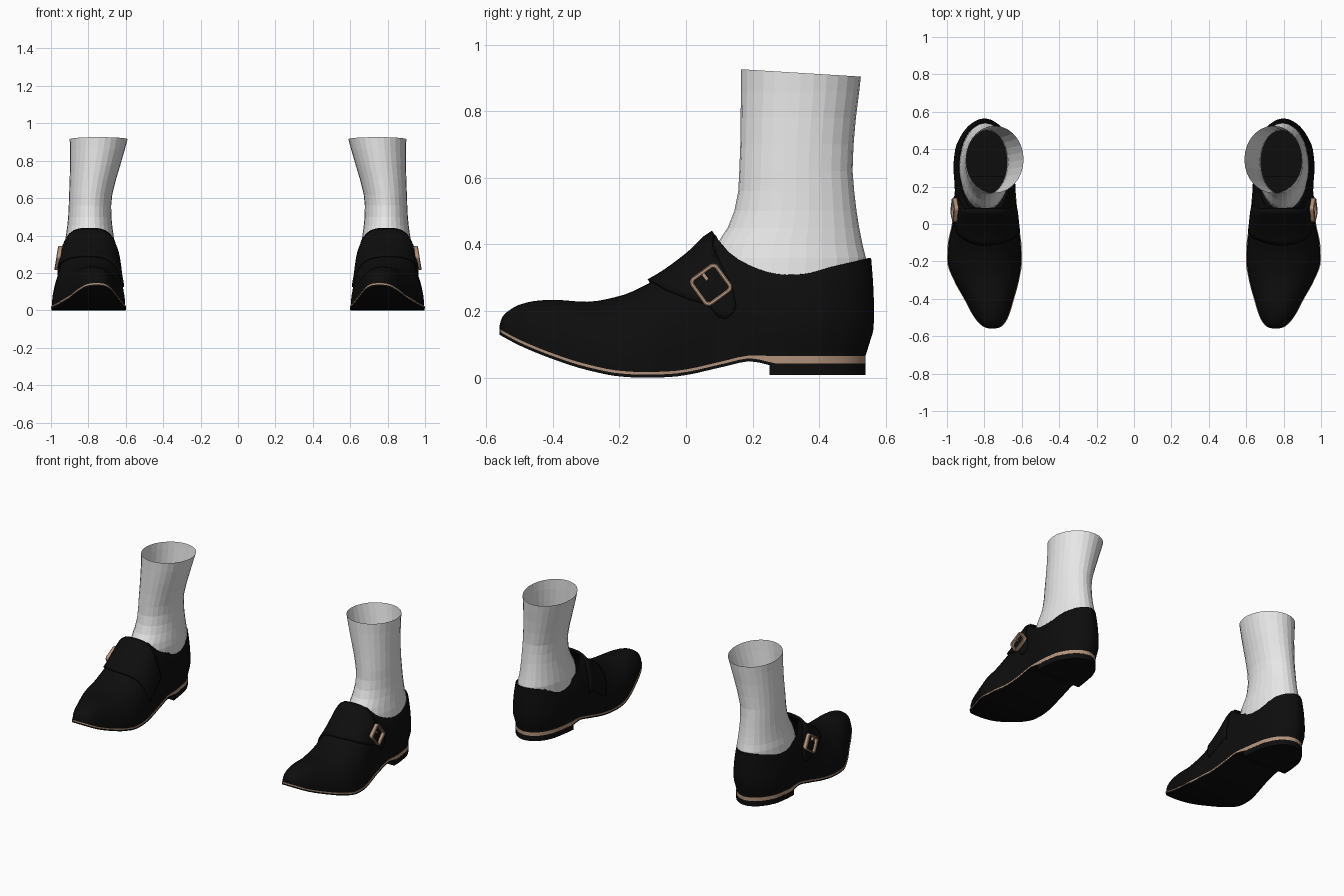
import bpy, bmesh, math
from mathutils import Vector

if "Cube" in bpy.data.objects:
    bpy.data.objects.remove(bpy.data.objects["Cube"])


def material(name, rgb):
    m = bpy.data.materials.new(name)
    m.diffuse_color = (*rgb, 1)
    m.use_nodes = True
    m.node_tree.nodes["Principled BSDF"].inputs["Base Color"].default_value = m.diffuse_color
    return m


BLACK = material("black leather", (0.004, 0.004, 0.004))
TAN = material("tan trim", (0.45, 0.29, 0.2))
WHITE = material("white knit", (0.8, 0.8, 0.8))


def curve(y, pts, k=1):
    """Smooth (Hermite) lookup of column k in a table sorted by column 0."""
    if y <= pts[0][0]:
        return pts[0][k]
    if y >= pts[-1][0]:
        return pts[-1][k]
    i = next(i for i in range(len(pts) - 1) if y <= pts[i + 1][0])

    def slope(j):
        if j in (0, len(pts) - 1):
            a, b = (0, 1) if j == 0 else (j - 1, j)
            return (pts[b][k] - pts[a][k]) / (pts[b][0] - pts[a][0])
        d0 = (pts[j][k] - pts[j-1][k]) / (pts[j][0] - pts[j-1][0])
        d1 = (pts[j+1][k] - pts[j][k]) / (pts[j+1][0] - pts[j][0])
        return 0 if d0 * d1 <= 0 else 2 * d0 * d1 / (d0 + d1)
    h = pts[i+1][0] - pts[i][0]
    t = (y - pts[i][0]) / h
    return ((2*t**3 - 3*t*t + 1) * pts[i][k] + (t**3 - 2*t*t + t) * h * slope(i)
            + (3*t*t - 2*t**3) * pts[i+1][k] + (t**3 - t*t) * h * slope(i + 1))


def loft(name, rings, mat, ring_closed=True, looped=False, caps=False, skip=None,
         thick=0, smooth=35):
    """Skin a list of equal point rings, thicken inwards and mirror to the other foot."""
    bm = bmesh.new()
    vs = [[bm.verts.new(p) for p in r] for r in rings]
    n = len(rings[0])
    for j in range(len(rings) if looped else len(rings) - 1):
        a, b = vs[j], vs[(j + 1) % len(vs)]
        for i in range(n if ring_closed else n - 1):
            if i != skip:
                q = (i + 1) % n
                bm.faces.new((a[i], a[q], b[q], b[i]))
    if caps:
        bm.faces.new(vs[0])
        bm.faces.new(vs[-1])
    bmesh.ops.remove_doubles(bm, verts=bm.verts, dist=0.0004)
    bmesh.ops.recalc_face_normals(bm, faces=bm.faces)
    me = bpy.data.meshes.new(name)
    bm.to_mesh(me)
    bm.free()
    me.materials.append(mat)
    if smooth:
        me.shade_smooth()
        me.set_sharp_from_angle(angle=math.radians(smooth))
    ob = bpy.data.objects.new(name, me)
    bpy.context.collection.objects.link(ob)
    if thick:
        s = ob.modifiers.new("thickness", "SOLIDIFY")
        s.thickness, s.offset = thick, -1
    m = ob.modifiers.new("other foot", "MIRROR")
    m.use_mirror_merge = False
    return ob


# Shoe shape tables along the length: outline, welt height, top height
OUTLINE = [(-.56, .757, .757), (-.556, .73, .784), (-.545, .708, .808), (-.5, .677, .85),
           (-.4, .645, .905), (-.3, .618, .96), (-.2, .603, .995), (-.12, .605, .993),
           (0, .62, .97), (.1, .63, .958), (.2, .633, .96), (.3, .637, .967), (.4, .65, .957),
           (.47, .676, .927), (.52, .71, .89), (.55, .75, .85), (.56, .773, .827),
           (.565, .8, .8)]
WELT = [(-.56, .145), (-.5, .113), (-.4, .072), (-.3, .04), (-.2, .02), (-.13, .016),
        (-.05, .018), (0, .024), (.1, .046), (.2, .066), (.28, .064), (.565, .064)]
TOP = [(-.56, .155), (-.553, .18), (-.53, .203), (-.5, .219), (-.45, .231), (-.4, .234),
       (-.3, .228), (-.2, .245), (-.1, .29), (0, .36), (.07, .423), (.088, .43), (.1, .408),
       (.15, .36), (.2, .333), (.25, .316), (.3, .309), (.35, .311), (.45, .335), (.565, .36)]
GAP = [(.08, .52), (.12, .34), (.2, .2), (.5, .12)]
TUCK = [(0, .9), (.2, .98), (.4, 1), (.7, .99), (1, .965)]
SQUARE = [(-.56, 2.2), (-.15, 2.3), (.08, 3.2)]
OPEN = .082


def surf(y, s):
    """Shoe surface: s = -1 inner welt, 0 ridge, 1 outer welt."""
    th = (1 - abs(s)) * math.pi / 2
    e = 2 / curve(y, SQUARE)
    t = math.sin(th) ** e
    g = max(0, math.cos(th)) ** e if y < OPEN else 1 - curve(y, GAP) * t ** 3
    a, b = curve(y, OUTLINE, 1), curve(y, OUTLINE, 2)
    z0, z1 = curve(y, WELT), curve(y, TOP)
    f = curve(t, TUCK)
    k = min(1, max(0, (y - .1) / .25))
    x = (a + b) / 2 + math.copysign((b - a) / 2, s) * g * (1 + k * (f - 1))
    return Vector((x, .3 + (y - .3) * f if y > .3 else y, z0 + (z1 - z0) * t))


# Upper: cross-sections from toe to heel, open above the ankle
N = 14
stations = sorted([-.56 + .5625 * (1 - math.cos(math.pi * i / 56)) for i in range(57)]
                  + [.081, .086])
sections = []
for y in stations:
    left = [surf(y, -1 + i / N) for i in range(N)] + [surf(y, -1e-9)]
    right = [surf(y, 1e-9)] + [surf(y, i / N) for i in range(1, N + 1)]
    sections.append(left + right)
loft("shoe_upper", sections, BLACK, skip=N, thick=.008, smooth=50)


# Sole layers follow the welt outline
def layer(name, y0, low, high, mat, grow):
    rings = []
    for y in [y0] * (y0 > -.5) + [y for y in stations if y > y0 + .001 or y0 < -.5]:
        a, b = surf(y, -1), surf(y, 1)
        a.x -= grow
        b.x += grow
        z0, z1 = low(y), high(y)
        rings.append([(a.x, a.y, z0), (b.x, b.y, z0), (b.x, b.y, z1), (a.x, a.y, z1)])
    loft(name, rings, mat, caps=True, smooth=30)


def welt(y):
    return curve(y, WELT)


def trim(y):
    return welt(y) - curve(y, [(.2, .007), (.27, .022)])


layer("welt_trim", -1, trim, lambda y: welt(y) + .001, TAN, .004)
layer("outsole", -1, lambda y: trim(y) - .009, trim, BLACK, .003)
layer("heel_block", .25, lambda y: .008, lambda y: trim(y) - .001, BLACK, .004)
layer("heel_rand", .25, lambda y: welt(y), lambda y: welt(y) + .028, BLACK, .003)

# Strap wrapped over the instep, pointed at the outer end
FRONT = [(-.85, -.04), (-.6, -.07), (0, -.115), (.35, -.08), (.66, 0), (.8, .06), (.87, .1)]
BACK = [(-.85, .1), (-.6, .09), (-.35, .078), (.35, .078), (.66, .14), (.8, .15), (.87, .12)]
strap = []
for i in range(41):
    s = -.85 + 1.72 * i / 40
    th = (1 - abs(s)) * math.pi / 2
    row = []
    for j in range(9):
        y = curve(s, FRONT) + (curve(s, BACK) - curve(s, FRONT)) * j / 8
        p = surf(y, s if s else 1e-9)
        row.append(p + Vector((math.copysign(.01 * math.cos(th), s), 0, .014 * math.sin(th))))
    strap.append(row)
loft("instep_strap", strap, BLACK, ring_closed=False, thick=.012, smooth=40)

# Buckle: rounded square frame lying on the outer side, with a prong
ANGLE = math.radians(36)


def on_side(u, v, d):
    y = u * math.cos(ANGLE) - v * math.sin(ANGLE)
    z = u * math.sin(ANGLE) + v * math.cos(ANGLE)
    return (.961 - .16 * z + d, .075 + y, .279 + z)


def rounded(half, r, d):
    pts = []
    for q in range(4):
        for k in range(5):
            a = math.pi / 2 * (q + k / 4)
            cx = (half - r) * (1 if q in (0, 3) else -1)
            cy = (half - r) * (1 if q < 2 else -1)
            pts.append(on_side(cx + r * math.cos(a), cy + r * math.sin(a), d))
    return pts


frame = [rounded(.051, .018, -.012), rounded(.051, .018, .008), rounded(.048, .016, .011),
         rounded(.042, .011, .011), rounded(.039, .009, .008), rounded(.039, .009, -.012)]
loft("buckle_frame", frame, TAN, looped=True)
prong = [[on_side(u, v, d) for u, d in ((-.005, -.005), (.005, -.005), (.005, .01), (-.005, .01))]
         for v in (.018, .045)]
loft("buckle_prong", prong, TAN, caps=True)

# Sock: open tube, columns are z, inner x, outer x, front y, back y
SOCK = [(.24, .67, .925, .08, .53), (.3, .66, .935, .07, .54), (.36, .66, .928, .078, .54),
        (.4, .665, .92, .092, .53), (.45, .672, .913, .125, .52), (.5, .677, .908, .145, .512),
        (.56, .678, .905, .157, .505), (.62, .672, .903, .16, .5), (.7, .652, .9, .163, .503),
        (.78, .628, .898, .164, .51), (.86, .605, .898, .165, .52), (.915, .59, .9, .165, .525)]
sock = []
for z, x0, x1, y0, y1 in SOCK:
    ring = []
    for i in range(28):
        a = 2 * math.pi * i / 28
        lean = -.011 * math.sin(a) if z > .9 else 0
        ring.append(((x0 + x1) / 2 + (x1 - x0) / 2 * math.cos(a),
                     (y0 + y1) / 2 + (y1 - y0) / 2 * math.sin(a), z + lean))
    sock.append(ring)
loft("sock", sock, WHITE, smooth=0)
